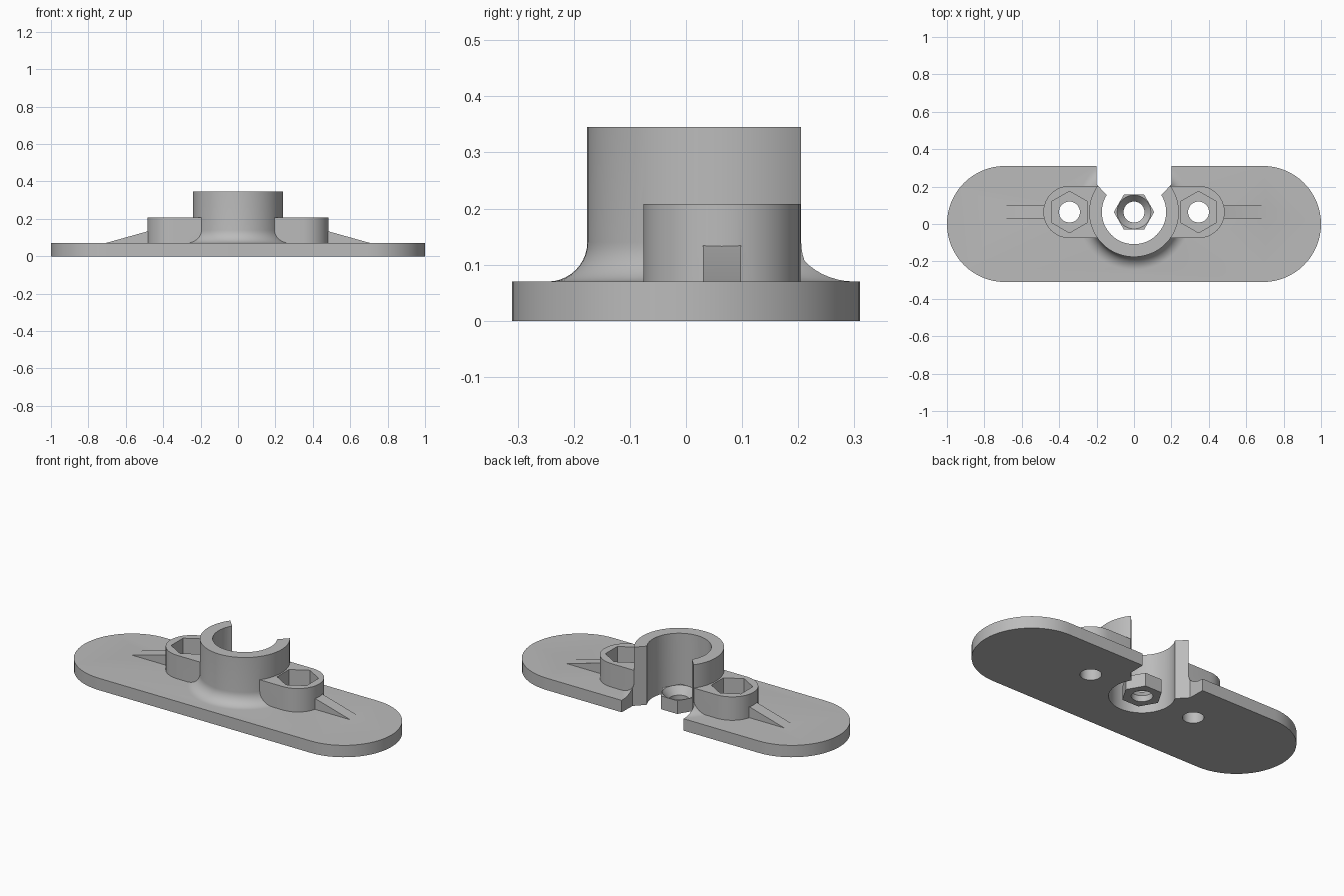
import bpy, bmesh, math

cube = bpy.data.objects.get("Cube")
if cube:
    bpy.data.objects.remove(cube, do_unlink=True)

grey = bpy.data.materials.new("plain_grey")
grey.use_nodes = True
colour = (0.5, 0.5, 0.5, 1)
grey.diffuse_color = colour
grey.node_tree.nodes["Principled BSDF"].inputs["Base Color"].default_value = colour

CY = 0.064        # shared y of collar, bosses and nut
PLATE_TOP = 0.07
BOSS_X = 0.345


def finish(name, bm):
    bmesh.ops.recalc_face_normals(bm, faces=bm.faces)
    mesh = bpy.data.meshes.new(name)
    bm.to_mesh(mesh)
    bm.free()
    mesh.materials.append(grey)
    obj = bpy.data.objects.new(name, mesh)
    bpy.context.collection.objects.link(obj)
    return obj


def prism(name, outline, z0, z1):
    """Extrude an xy outline from z0 to z1."""
    bm = bmesh.new()
    face = bm.faces.new([bm.verts.new((x, y, z0)) for x, y in outline])
    ext = bmesh.ops.extrude_face_region(bm, geom=[face])
    verts = [v for v in ext["geom"] if isinstance(v, bmesh.types.BMVert)]
    bmesh.ops.translate(bm, verts=verts, vec=(0, 0, z1 - z0))
    return finish(name, bm)


def arc(cx, cy, r, start, end, n):
    angles = [math.radians(start + (end - start) * i / n) for i in range(n + 1)]
    return [(cx + r * math.cos(a), cy + r * math.sin(a)) for a in angles]


def round_prism(name, x, r, z0, z1, n=48, turn=0):
    return prism(name, arc(x, CY, r, turn, turn + 360, n)[:-1], z0, z1)


def lathe(name, profile, n=64):
    """Solid of revolution about the shared axis; profile runs axis to axis."""
    bm = bmesh.new()
    verts = [bm.verts.new((r, 0, z)) for r, z in profile]
    edges = [bm.edges.new(p) for p in zip(verts, verts[1:])]
    bmesh.ops.spin(bm, geom=verts + edges, axis=(0, 0, 1), cent=(0, 0, 0),
                   angle=math.tau, steps=n, use_merge=True)
    bmesh.ops.remove_doubles(bm, verts=bm.verts, dist=1e-5)
    bmesh.ops.translate(bm, verts=bm.verts, vec=(0, CY, 0))
    return finish(name, bm)


def combine(target, tool, operation):
    mod = target.modifiers.new(operation.lower(), "BOOLEAN")
    mod.operation = operation
    mod.solver = "EXACT"
    mod.object = tool
    bpy.context.view_layer.objects.active = target
    bpy.ops.object.modifier_apply(modifier=mod.name)
    bpy.data.objects.remove(tool, do_unlink=True)


def smooth(obj):
    bpy.ops.object.select_all(action="DESELECT")
    obj.select_set(True)
    bpy.context.view_layer.objects.active = obj
    bpy.ops.object.shade_smooth_by_angle(angle=math.radians(32))


# Rounded base plate
bracket = prism("mounting_bracket",
                arc(0.69, 0, 0.31, -90, 90, 32) + arc(-0.69, 0, 0.31, 90, 270, 32),
                0, PLATE_TOP)

# Collar with a concave foot
cove = [(0.31 + x, 0.14 + z) for x, z in arc(0, 0, 0.07, 270, 180, 10)]
combine(bracket, lathe("collar", [(0, 0.03), (0.31, 0.03)] + cove
                       + [(0.24, 0.345), (0, 0.345)]), "UNION")

# Screw bosses and sloping ribs on both sides
for s in (-1, 1):
    outline = [(s * x, y) for x, y in
               arc(BOSS_X, CY, 0.14, -90, 90, 16) + [(0.19, CY + 0.14), (0.19, CY - 0.14)]]
    combine(bracket, prism("boss", outline, 0.03, 0.208), "UNION")
    bm = bmesh.new()
    side = [(0.47, 0.04), (0.71, 0.04), (0.71, PLATE_TOP), (0.47, 0.137)]
    face = bm.faces.new([bm.verts.new((s * x, CY - 0.034, z)) for x, z in side])
    ext = bmesh.ops.extrude_face_region(bm, geom=[face])
    bmesh.ops.translate(bm, vec=(0, 0.068, 0), verts=[
        v for v in ext["geom"] if isinstance(v, bmesh.types.BMVert)])
    combine(bracket, finish("rib", bm), "UNION")

# Central bore and the flared opening at the back
combine(bracket, round_prism("bore", 0, 0.172, -0.1, 0.5, 64), "DIFFERENCE")
half = [(0.205, 0.5), (0.2, 0.212), (0.14, 0.148)]
opening = half + [(0, 0.1)] + [(-x, y) for x, y in reversed(half)]
combine(bracket, prism("opening", opening, -0.1, 0.5), "DIFFERENCE")

# Hexagonal pockets and screw holes
for s in (-1, 1):
    combine(bracket, round_prism("pocket", s * BOSS_X, 0.111, 0.08, 0.4, 6, 30), "DIFFERENCE")
    combine(bracket, round_prism("hole", s * BOSS_X, 0.056, -0.1, 0.3, 32), "DIFFERENCE")
smooth(bracket)

# Loose hexagonal nut with a countersunk top
nut = round_prism("hex_nut", 0, 0.108, 0, 0.078, 6)
combine(nut, lathe("nut_hole", [(0, -0.1), (0.056, -0.1), (0.056, 0.035),
                                (0.092, 0.08), (0.092, 0.2), (0, 0.2)], 32), "DIFFERENCE")
smooth(nut)
